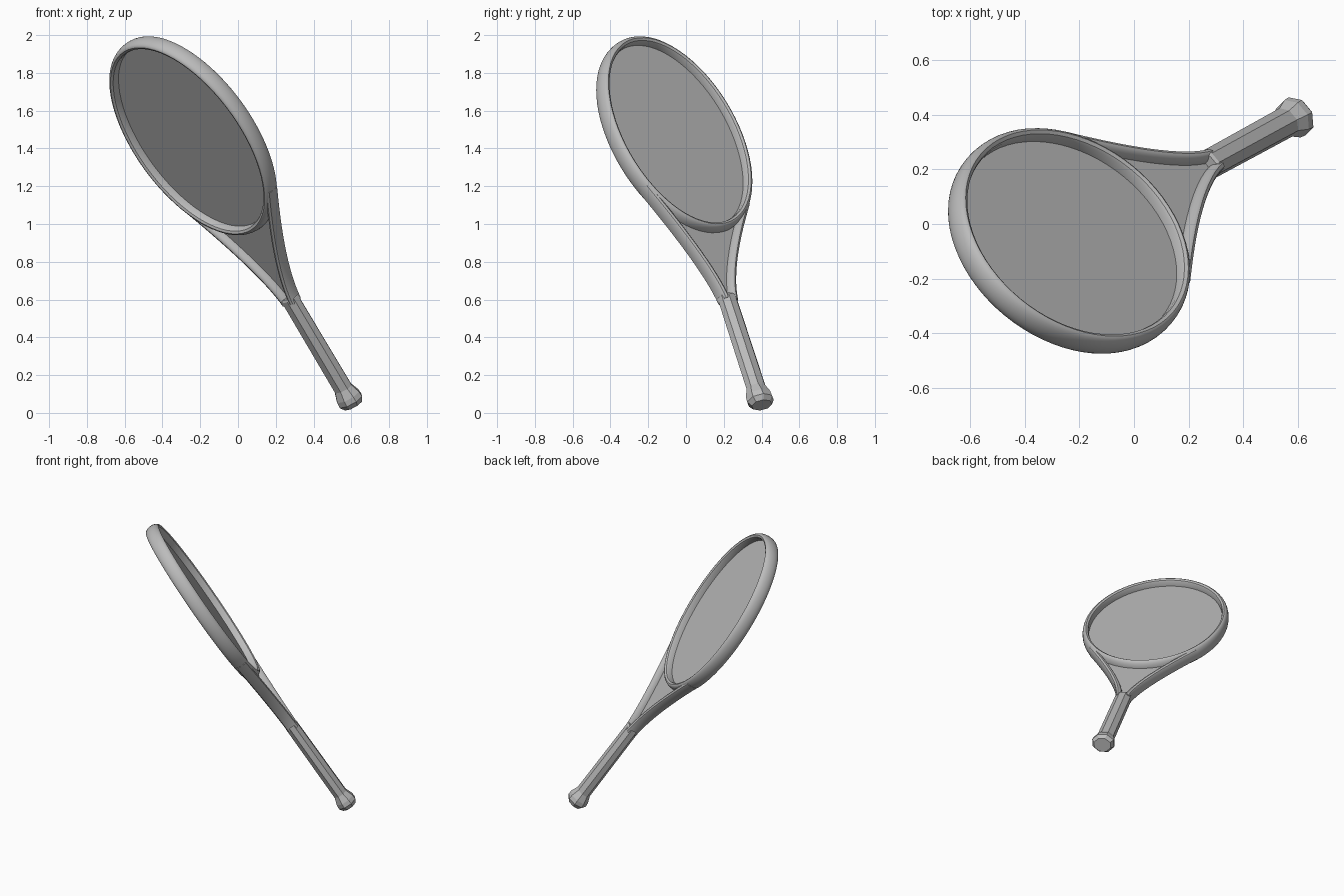
import bpy, bmesh, math
from mathutils import Matrix, Vector

cube = bpy.data.objects.get("Cube")
if cube:
    bpy.data.objects.remove(cube, do_unlink=True)

grey = bpy.data.materials.new("plain_grey")
grey.use_nodes = True
grey.diffuse_color = (0.5, 0.5, 0.5, 1)
grey.node_tree.nodes["Principled BSDF"].inputs["Base Color"].default_value = (0.5, 0.5, 0.5, 1)

# Leaning frame: local x runs along the racket, y across it, z out of the strings
along = Vector((-0.492, -0.269, 0.828)).normalized()
across = Vector((0.635, -0.76, 0.13))
across = (across - along * across.dot(along)).normalized()
out = along.cross(across)
LEAN = Matrix((along, across, out)).transposed().to_4x4()
LEAN.translation = (-0.238, -0.062, 1.467)

HEAD_A, HEAD_B = 0.595, 0.455


def finish(name, bm, smooth=None):
    bmesh.ops.recalc_face_normals(bm, faces=bm.faces)
    mesh = bpy.data.meshes.new(name)
    bm.to_mesh(mesh)
    bm.free()
    mesh.transform(LEAN)
    mesh.materials.append(grey)
    obj = bpy.data.objects.new(name, mesh)
    bpy.context.collection.objects.link(obj)
    if smooth:
        bpy.ops.object.select_all(action="DESELECT")
        obj.select_set(True)
        bpy.context.view_layer.objects.active = obj
        bpy.ops.object.shade_smooth_by_angle(angle=math.radians(smooth))
    return obj


def loft(name, rings, closed=False, smooth=None):
    """Skin a row of equal rings, capping the ends unless the row is closed."""
    bm = bmesh.new()
    loops = [[bm.verts.new(p) for p in ring] for ring in rings]
    n = len(loops[0])
    pairs = list(zip(loops, loops[1:]))
    if closed:
        pairs.append((loops[-1], loops[0]))
    else:
        bm.faces.new(loops[0])
        bm.faces.new(loops[-1])
    for a, b in pairs:
        for i in range(n):
            j = (i + 1) % n
            bm.faces.new((a[i], a[j], b[j], b[i]))
    return finish(name, bm, smooth)


def sweep(name, path, section, closed=False):
    """Carry a (width, depth) section along a flat path."""
    rings = []
    last = len(path) - 1
    for i, p in enumerate(path):
        before = path[i - 1] if closed or i else p
        after = path[(i + 1) % len(path)] if closed or i < last else p
        tangent = (after - before).normalized()
        side = Vector((tangent.y, -tangent.x))
        rings.append([(p.x + side.x * w, p.y + side.y * w, d) for w, d in section])
    return loft(name, rings, closed, smooth=35)


def d_section(width, depth):
    """Flat inner wall with a crisp lip and a rounded outer wall."""
    arc = [math.radians(-90 + 15 * i) for i in range(13)]
    pts = [(width * (-0.1 + 0.6 * math.cos(a)), depth / 2 * math.sin(a)) for a in arc]
    return pts + [(-width * 0.4, depth * 0.43), (-width * 0.5, depth * 0.33),
                  (-width * 0.5, -depth * 0.33), (-width * 0.4, -depth * 0.43)]


def ellipse(start, end, count):
    step = math.radians(end - start) / count
    return [Vector((HEAD_A * math.cos(math.radians(start) + step * i),
                    HEAD_B * math.sin(math.radians(start) + step * i))) for i in range(count)]


def bezier(a, b, c, d, count):
    pts = []
    for i in range(count + 1):
        t = i / count
        pts.append(a * (1 - t) ** 3 + b * 3 * t * (1 - t) ** 2 + c * 3 * t * t * (1 - t) + d * t ** 3)
    return pts


def sheet(name, outline):
    bm = bmesh.new()
    bm.faces.new([bm.verts.new((p.x, p.y, 0)) for p in outline])
    return finish(name, bm)


# Head hoop and string bed
sweep("head_hoop", ellipse(0, 360, 72), d_section(0.042, 0.098), closed=True)
sheet("string_bed", ellipse(0, 360, 72))

# Throat arms, mirrored across the racket
arm = bezier(Vector((-0.39, 0.344)), Vector((-0.56, 0.235)),
             Vector((-0.86, 0.05)), Vector((-1.06, 0.025)), 18)
other_arm = [Vector((p.x, -p.y)) for p in arm]
section = d_section(0.042, 0.08)
sweep("left_throat_arm", arm, [(-w, d) for w, d in section])
sweep("right_throat_arm", other_arm, section)

# Throat panel between the arms and the hoop
sheet("throat_panel", arm + other_arm[::-1] + ellipse(229, 131, 20))


# Eight-sided grip with a flared butt
def octagon(x, half_width, half_depth):
    k = 1 / math.cos(math.pi / 8)
    angles = [math.pi / 8 + math.pi / 4 * i for i in range(8)]
    return [(x, half_width * k * math.cos(a), half_depth * k * math.sin(a)) for a in angles]


stations = [(-1.028, 0.044, 0.036), (-1.04, 0.052, 0.043), (-1.615, 0.054, 0.045),
            (-1.665, 0.07, 0.062), (-1.695, 0.072, 0.064), (-1.722, 0.055, 0.047)]
loft("grip", [octagon(*s) for s in stations])
